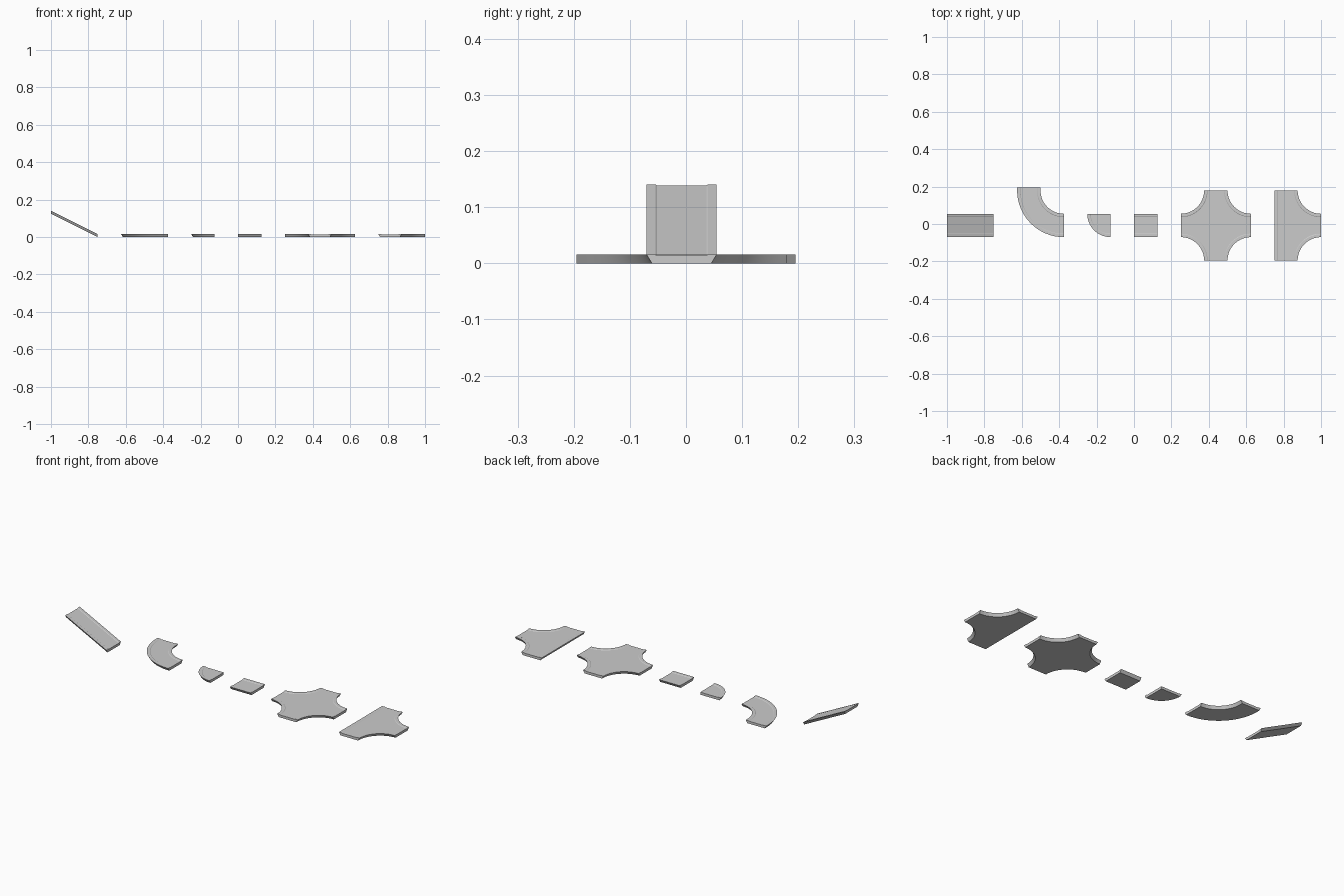
import bpy, bmesh
from math import cos, sin, radians

if "Cube" in bpy.data.objects:
    bpy.data.objects.remove(bpy.data.objects["Cube"])

U = 0.125            # one road width
H = U / 8            # slab thickness
FLOOR = H - 0.002    # recessed road surface
Y0 = -0.0703         # front edge of the one-wide tiles
Y1 = Y0 + U
# cross-section layers: (inset from kerb edge, height)
LAYERS = [(0.0095, 0.0), (0.0, H), (H, H), (0.0185, FLOOR)]
SEG = 16


def arc(cx, cy, r, a0, a1):
    return [(cx + r * cos(radians(a0 + (a1 - a0) * i / SEG)),
             cy + r * sin(radians(a0 + (a1 - a0) * i / SEG))) for i in range(SEG + 1)]


def tile(name, chains, slope=0.0, slope_x=0.0):
    """chains(d) gives the kerbed edges inset by d; open road ends join them."""
    bm = bmesh.new()
    layers = []
    for d, z in LAYERS:
        layer = []
        for c in chains(d):
            h = min(z, FLOOR) if len(c) == 1 else z
            layer.append([bm.verts.new((x, y, h + slope * (x - slope_x))) for x, y in c])
        layers.append(layer)
    n = len(layers[0])
    # underside and road surface
    bm.faces.new([v for c in layers[0] for v in c])
    bm.faces.new([v for c in layers[-1] for v in c])
    for k in range(n):
        # chamfer, kerb top and kerb inner slope
        for lo, hi in zip(layers, layers[1:]):
            a, b = lo[k], hi[k]
            for i in range(len(a) - 1):
                bm.faces.new((a[i], a[i + 1], b[i + 1], b[i]))
        # open road end
        m = (k + 1) % n
        bm.faces.new([l[k][-1] for l in layers] + [l[m][0] for l in reversed(layers)])
    bmesh.ops.remove_doubles(bm, verts=bm.verts, dist=1e-5)
    bmesh.ops.recalc_face_normals(bm, faces=bm.faces)
    me = bpy.data.meshes.new(name)
    bm.to_mesh(me)
    bm.free()
    ob = bpy.data.objects.new(name, me)
    bpy.context.collection.objects.link(ob)
    bpy.context.view_layer.objects.active = ob
    ob.select_set(True)
    return ob


def straight(x0, x1):
    return lambda d: [[(x0, Y0 + d), (x1, Y0 + d)], [(x1, Y1 - d), (x0, Y1 - d)]]


# ramp and straight road
tile("ramp_road", straight(-1.0, -0.75), -0.5, -0.75)
tile("straight_road", straight(0.0, U))


# wide bend with a short straight lead-in
def wide_bend(d):
    cx, cy = -0.375, Y0 + 2 * U
    ro, ri = 2 * U - d, U + d
    return [[(cx - ro, cy + H)] + arc(cx, cy, ro, 180, 270),
            arc(cx, cy, ri, 270, 180) + [(cx - ri, cy + H)]]


tile("wide_bend_road", wide_bend)

# tight bend
tile("tight_bend_road", lambda d: [arc(-0.125, Y1, U - d, 180, 270), [(-0.125, Y1)]])


# four-way crossing
def crossing(d):
    cx, cy, h = 0.4375, (Y0 + Y1) / 2, 1.5 * U
    return [arc(cx + sx * h, cy + sy * h, U + d, a, a - 90)
            for sx, sy, a in ((1, 1, 270), (-1, 1, 360), (-1, -1, 90), (1, -1, 180))]


tile("crossing_road", crossing)


# three-way junction
def junction(d):
    lo, hi = Y0 - U, Y1 + U
    return [arc(1.0, hi, U + d, 270, 180),
            [(0.75 + d, hi), (0.75 + d, lo)],
            arc(1.0, lo, U + d, 180, 90)]


tile("junction_road", junction)

bpy.ops.object.shade_smooth_by_angle(angle=radians(8))
